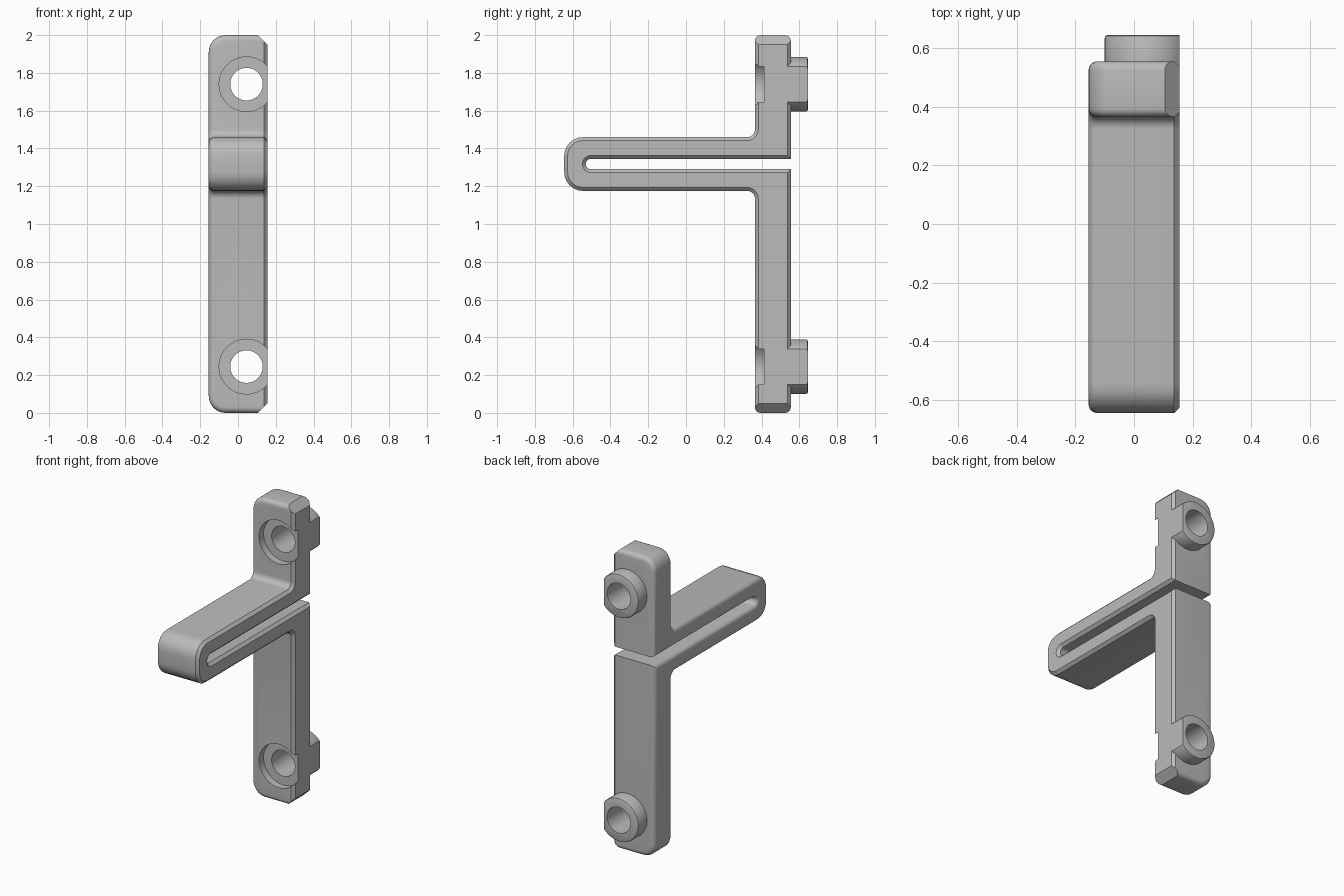
import bpy, bmesh, math
from mathutils import Vector

if "Cube" in bpy.data.objects:
    bpy.data.objects.remove(bpy.data.objects["Cube"])

HALF_W = 0.155                 # half width of the bracket
HOLE_X, HOLE_ZS = 0.045, (0.245, 1.74)

grey = bpy.data.materials.new("plain grey")
grey.diffuse_color = (0.5, 0.5, 0.5, 1)
grey.use_nodes = True
grey.node_tree.nodes["Principled BSDF"].inputs["Base Color"].default_value = grey.diffuse_color


def rounded(corners, steps=6):
    """Turn (y, z, radius) corners into a filleted outline."""
    out = []
    for i, (y, z, r) in enumerate(corners):
        p = Vector((y, z))
        if r == 0:
            out.append(p)
            continue
        a = (Vector(corners[i - 1][:2]) - p).normalized()
        b = (Vector(corners[(i + 1) % len(corners)][:2]) - p).normalized()
        c = p + (a + b) * r
        for k in range(steps + 1):
            t = k / steps * math.pi / 2
            out.append(c - b * r * math.cos(t) - a * r * math.sin(t))
    return out


def prism(points, direction):
    """Solid made by sweeping a closed 3D outline along a direction."""
    bm = bmesh.new()
    f = bm.faces.new([bm.verts.new(p) for p in points])
    ext = bmesh.ops.extrude_face_region(bm, geom=[f])
    verts = [g for g in ext["geom"] if isinstance(g, bmesh.types.BMVert)]
    bmesh.ops.translate(bm, verts=verts, vec=direction)
    bmesh.ops.recalc_face_normals(bm, faces=bm.faces)
    return bm


def bevel(bm, rule, size, segments):
    def mid(e):
        return (e.verts[0].co + e.verts[1].co) / 2
    edges = [e for e in bm.edges if len(e.link_faces) == 2 and rule(e, mid(e))]
    bmesh.ops.bevel(bm, geom=edges, offset=size, segments=segments, profile=0.5,
                    affect='EDGES', clamp_overlap=False)


def to_object(bm, name):
    mesh = bpy.data.meshes.new(name)
    bm.to_mesh(mesh)
    bm.free()
    mesh.materials.append(grey)
    ob = bpy.data.objects.new(name, mesh)
    bpy.context.collection.objects.link(ob)
    return ob


def disc(r, y, z, clip=False, n=48):
    """Circle facing y, optionally cut flat at the right side."""
    a0 = math.acos((HALF_W - HOLE_X) / r) if clip else 0
    count = n + 1 if clip else n
    return [(HOLE_X + r * math.cos(a0 + (2 * math.pi - 2 * a0) * k / n), y,
             z + r * math.sin(a0 + (2 * math.pi - 2 * a0) * k / n)) for k in range(count)]


# Side profile: wall plate, folded arm and the slot between its halves
profile = rounded([
    (0.555, 0, 0), (0.555, 1.29, 0), (-0.53, 1.29, 0.0274), (-0.53, 1.345, 0.0274),
    (0.555, 1.345, 0), (0.555, 2, 0), (0.365, 2, 0), (0.365, 1.46, 0.04),
    (-0.645, 1.46, 0.1), (-0.645, 1.175, 0.1), (0.365, 1.175, 0.04), (0.365, 0, 0)])
bm = prism([(-HALF_W, p.x, p.y) for p in profile], (2 * HALF_W, 0, 0))


def at_end(m):
    return min(abs(m.z), abs(m.z - 2)) < 1e-4


def along_y(e):
    d = e.verts[0].co - e.verts[1].co
    return abs(d.x) + abs(d.z) < 1e-4


# Plate ends: round corners on the left, chamfered corners on the right
bevel(bm, lambda e, m: along_y(e) and at_end(m) and m.x < 0, 0.09, 8)
bevel(bm, lambda e, m: along_y(e) and at_end(m) and m.x > 0, 0.05, 1)


# Soft edges on the left outline and across the plate ends
def soft(e, m):
    if e.calc_face_angle(0) < 0.5:
        return False
    left = any(f.normal.x < -0.99 for f in e.link_faces)
    end = (m.z < 0.1 or m.z > 1.9) and m.x < HALF_W - 0.06 and not along_y(e)
    return left or end


bevel(bm, soft, 0.03, 5)
# Narrow chamfer around the right outline
bevel(bm, lambda e, m: e.calc_face_angle(0) > 0.9 and not along_y(e) | (m.z > 0.1 and m.z < 1.9) is False
      and any(f.normal.x > 0.99 for f in e.link_faces)
      or e.calc_face_angle(0) > 0.9 and any(f.normal.x > 0.99 for f in e.link_faces), 0.018, 1)
bracket = to_object(bm, "bracket")


def boolean(cutter, operation):
    mod = bracket.modifiers.new(operation.lower(), 'BOOLEAN')
    mod.object, mod.operation, mod.solver = cutter, operation, 'EXACT'
    bpy.context.view_layer.objects.active = bracket
    bpy.ops.object.modifier_apply(modifier=mod.name)
    bpy.data.objects.remove(cutter)


# Screw bosses on the back, with recesses and through holes from the front
for z in HOLE_ZS:
    boss = prism(disc(0.145, 0.45, z, True), (0, 0.195, 0))
    bevel(boss, lambda e, m: m.y > 0.644 and m.x < HALF_W - 0.001, 0.01, 2)
    boolean(to_object(boss, "boss"), 'UNION')
    boolean(to_object(prism(disc(0.145, 0.3, z), (0, 0.113, 0)), "recess"), 'DIFFERENCE')
    boolean(to_object(prism(disc(0.086, 0.2, z), (0, 0.6, 0)), "hole"), 'DIFFERENCE')

bpy.ops.object.select_all(action='DESELECT')
bracket.select_set(True)
bpy.context.view_layer.objects.active = bracket
bpy.ops.object.shade_smooth_by_angle(angle=math.radians(30))
